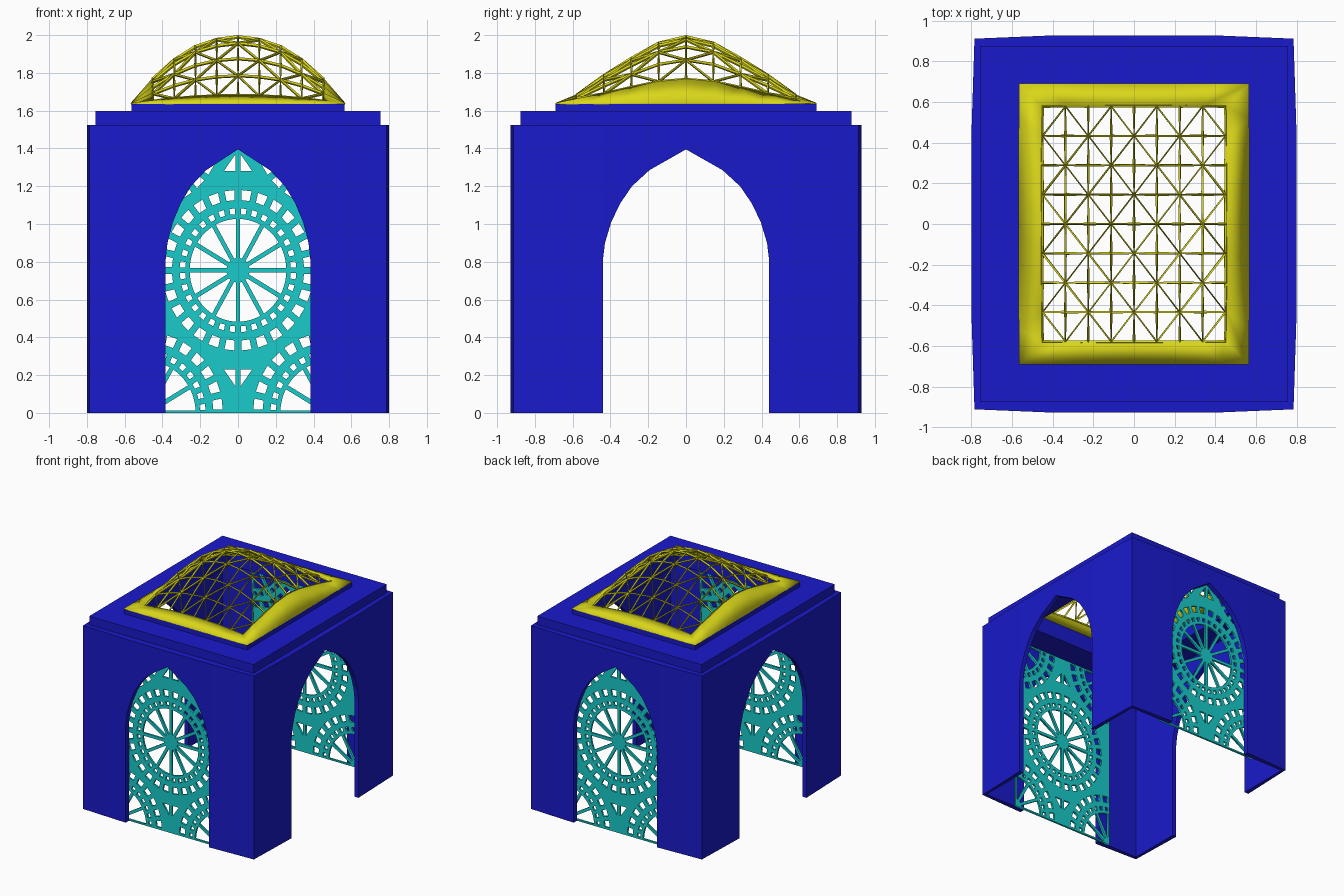
import bpy, bmesh, math

if "Cube" in bpy.data.objects:
    bpy.data.objects.remove(bpy.data.objects["Cube"])

def mat(name, col):
    m = bpy.data.materials.new(name)
    m.diffuse_color = col
    m.use_nodes = True
    m.node_tree.nodes["Principled BSDF"].inputs["Base Color"].default_value = m.diffuse_color
    return m

BLUE = mat("blue", (0.01, 0.01, 0.6, 1))
CYAN = mat("cyan", (0.01, 0.6, 0.6, 1))
YELLOW = mat("yellow", (0.7, 0.68, 0.01, 1))

def add(name, bm, material):
    bmesh.ops.recalc_face_normals(bm, faces=bm.faces)
    me = bpy.data.meshes.new(name)
    bm.to_mesh(me)
    bm.free()
    ob = bpy.data.objects.new(name, me)
    bpy.context.collection.objects.link(ob)
    me.materials.append(material)
    return ob

def prism(name, pts, offset, material):
    """Closed polygon of 3D points swept along offset."""
    bm = bmesh.new()
    f = bm.faces.new([bm.verts.new(p) for p in pts])
    r = bmesh.ops.extrude_face_region(bm, geom=[f])
    vs = [g for g in r["geom"] if isinstance(g, bmesh.types.BMVert)]
    bmesh.ops.translate(bm, verts=vs, vec=offset)
    return add(name, bm, material)

def box(name, x, y, z0, z1):
    return prism(name, [(-x, -y, z0), (x, -y, z0), (x, y, z0), (-x, y, z0)], (0, 0, z1 - z0), BLUE)

def cut(ob, cutters):
    """Subtract the cutters and delete them."""
    for c in cutters:
        m = ob.modifiers.new("cut", 'BOOLEAN')
        m.operation, m.solver, m.object = 'DIFFERENCE', 'EXACT', c
        c.hide_render = True
    bpy.context.view_layer.update()
    me = bpy.data.meshes.new_from_object(ob.evaluated_get(bpy.context.evaluated_depsgraph_get()))
    ob.modifiers.clear()
    ob.data = me
    for c in cutters:
        bpy.data.objects.remove(c)

# Walls: slightly bowed footprint, hollow, with pointed arches both ways
corner = [(0.80, 0.44), (0.785, 0.912), (0.40, 0.928)]
foot = (corner + [(-x, y) for x, y in corner[::-1]]
        + [(-x, -y) for x, y in corner] + [(x, -y) for x, y in corner[::-1]])
walls = prism("walls", [(x, y, 0) for x, y in foot], (0, 0, 1.525), BLUE)

half = [(1, -0.1), (1, 0.81), (0.975, 0.9), (0.90, 1.01), (0.79, 1.11), (0.65, 1.2), (0.44, 1.285)]
arch = half + [(0, 1.395)] + [(-x, z) for x, z in half[::-1]]
cut(walls, [
    box("cavity", 0.763, 0.885, -0.1, 1.50),
    box("sky_hole", 0.53, 0.65, 1.4, 1.7),
    prism("arch_y", [(x * 0.383, -1.2, z) for x, z in arch], (0, 2.4, 0), BLUE),
    prism("arch_x", [(-1.2, x * 0.44, z) for x, z in arch], (2.4, 0, 0), BLUE)])

# Stepped roof slabs with a skylight opening
for name, x, y, z0, z1 in [("roof_slab", 0.755, 0.875, 1.52, 1.597),
                           ("dome_base", 0.565, 0.69, 1.59, 1.635)]:
    slab = box(name, x, y, z0, z1)
    cut(slab, [box("sky_hole", 0.53, 0.65, 1.4, 1.8)])

# Screens: rosettes in the centre and the four corners of a rectangle
W, H, SX = 0.48, 1.50, 0.94

def clip(poly, axis, lim, sign):
    out = []
    for a, b in zip(poly, poly[1:] + poly[:1]):
        da, db = sign * (lim - a[axis]), sign * (lim - b[axis])
        if da >= 0:
            out.append(a)
        if da * db < 0:
            t = da / (da - db)
            out.append((a[0] + t * (b[0] - a[0]), a[1] + t * (b[1] - a[1])))
    return out

def ring_holes(cx, cz, r0, r1, n, bar, seg):
    for k in range(n):
        mid, pts = (k + 0.5) * 2 * math.pi / n, []
        for r, order in ((r0, 1), (r1, -1)):
            a = math.pi / n - math.asin(bar / 2 / r)
            for i in range(seg + 1):
                t = mid + order * a * (2 * i / seg - 1)
                pts.append((cx + SX * r * math.cos(t), cz + r * math.sin(t)))
        yield pts

holes = []
for cx, cz in [(0, 0.755), (-W, 0), (W, 0), (-W, H + 0.01), (W, H + 0.01)]:
    for r0, r1, n, bar, seg in [(0.065, 0.272, 12, 0.024, 5),
                                (0.297, 0.328, 32, 0.031, 1),
                                (0.372, 0.425, 28, 0.037, 1)]:
        holes += ring_holes(cx, cz, r0, r1, n, bar, seg)
for s in (1, -1):
    for u in (1, -1):
        tri = [(0.013, 0.525), (0.075, 0.525), (0.013, 0.615)]
        holes.append([(s * x, 0.755 + u * z) for x, z in tri])

def screen(name, y):
    cu = bpy.data.curves.new(name, 'CURVE')
    cu.dimensions, cu.fill_mode, cu.extrude = '2D', 'BOTH', 0.008
    polys = [[(-W, 0), (W, 0), (W, H), (-W, H)]]
    for p in holes:
        for axis, lim, sign in ((0, W - 0.012, 1), (0, 0.012 - W, -1), (1, H - 0.012, 1), (1, 0.012, -1)):
            p = clip(p, axis, lim, sign)
        area = sum(a[0] * b[1] - b[0] * a[1] for a, b in zip(p, p[1:] + p[:1])) / 2 if p else 0
        if abs(area) > 5e-5:
            polys.append(p)
    for p in polys:
        sp = cu.splines.new('POLY')
        sp.points.add(len(p) - 1)
        for pt, (x, z) in zip(sp.points, p):
            pt.co = (x, z, 0, 1)
        sp.use_cyclic_u = True
    tmp = bpy.data.objects.new("tmp", cu)
    bpy.context.collection.objects.link(tmp)
    bpy.context.view_layer.update()
    me = bpy.data.meshes.new_from_object(tmp.evaluated_get(bpy.context.evaluated_depsgraph_get()))
    bpy.data.objects.remove(tmp)
    me.materials.clear()
    me.materials.append(CYAN)
    ob = bpy.data.objects.new(name, me)
    bpy.context.collection.objects.link(ob)
    ob.rotation_euler = (math.pi / 2, 0, 0)
    ob.location = (0, y, 0)

screen("front_screen", -0.878)
screen("back_screen", 0.878)

# Dome lattice: triangulated 8 x 8 grid turned into bars
FX = [1, 0.96, 0.855, 0.66, 0.38]
GY = [1, 0.905, 0.68, 0.43, 0.14]

def dome_pt(i, j):
    h = FX[abs(i)] * GY[abs(j)]
    return (i * 0.1125, j * 0.1445, 1.63 + 0.36 * h)

bm = bmesh.new()
R = range(-4, 5)
v = {(i, j): bm.verts.new(dome_pt(i, j)) for i in R for j in R}
for i in range(-4, 4):
    for j in range(-4, 4):
        a, b, c, d = v[i, j], v[i + 1, j], v[i + 1, j + 1], v[i, j + 1]
        tris = ((a, b, d), (b, c, d)) if (i + j) % 2 == 0 else ((a, b, c), (a, c, d))
        for t in tris:
            bm.faces.new(t)
lattice = add("dome_lattice", bm, YELLOW)
w = lattice.modifiers.new("bars", 'WIREFRAME')
w.thickness, w.use_even_offset, w.use_boundary = 0.02, False, True

# Dome border: solid skirt from the lattice edge down to the base
loop = ([(i, -4) for i in range(-4, 4)] + [(4, j) for j in range(-4, 4)]
        + [(-i, 4) for i in range(-4, 4)] + [(-4, -j) for j in range(-4, 4)])
bm = bmesh.new()
top = [bm.verts.new(dome_pt(*p)) for p in loop]
low = [bm.verts.new((i * 0.565 / 4, j * 0.69 / 4, 1.635)) for i, j in loop]
for k in range(len(loop)):
    n = (k + 1) % len(loop)
    bm.faces.new((low[k], low[n], top[n], top[k]))
for f in bm.faces:
    f.smooth = True
skirt = add("dome_border", bm, YELLOW)
s = skirt.modifiers.new("thick", 'SOLIDIFY')
s.thickness, s.offset = 0.012, 0
